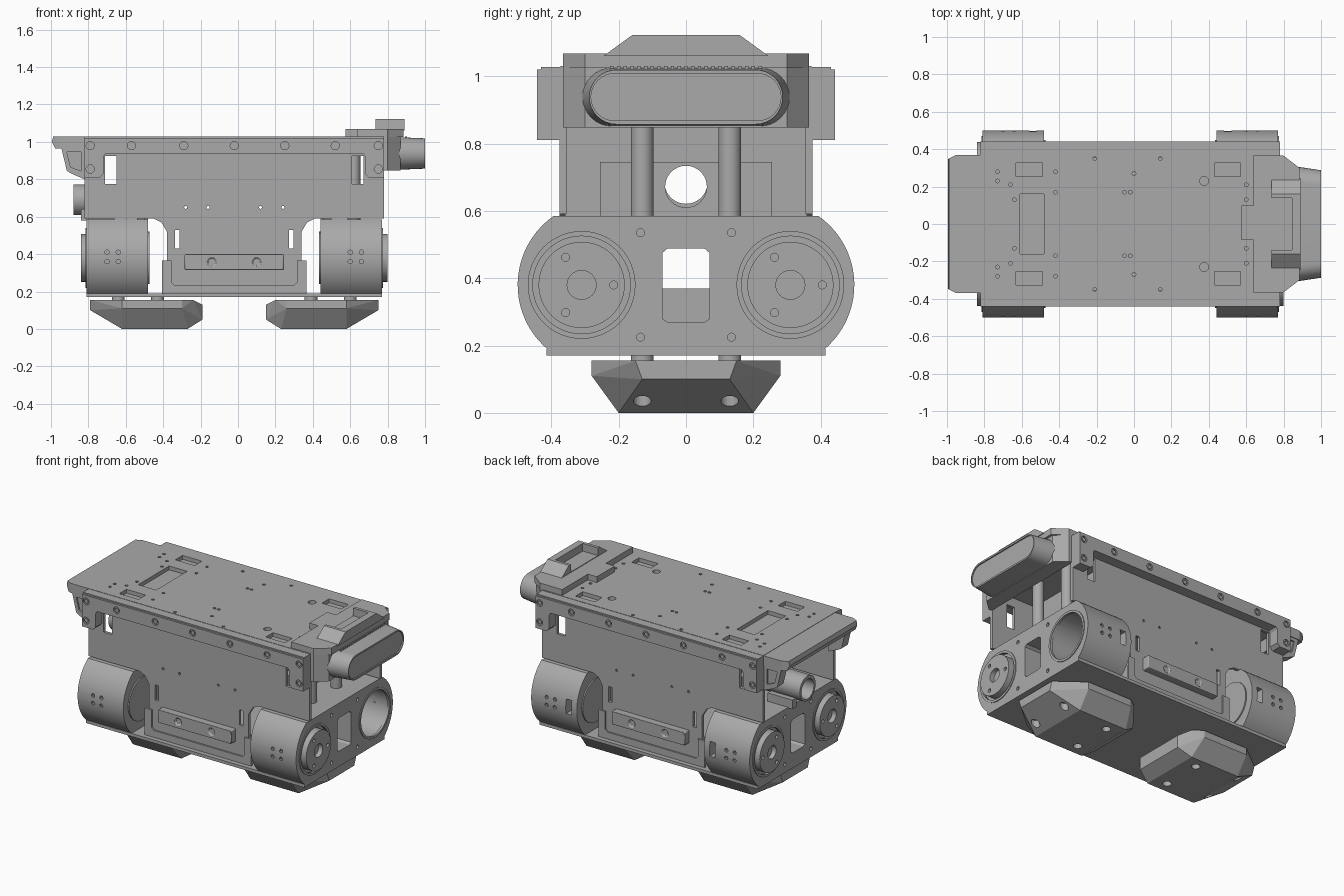
import bpy, bmesh, math
from mathutils import Vector

old = bpy.data.objects.get("Cube")
if old:
    bpy.data.objects.remove(old, do_unlink=True)

grey = bpy.data.materials.new("machined grey")
grey.use_nodes = True
grey.diffuse_color = (0.4, 0.4, 0.4, 1)
grey.node_tree.nodes["Principled BSDF"].inputs["Base Color"].default_value = (0.4, 0.4, 0.4, 1)

CX = -0.02          # centre of the chassis along its length
SIDES = (1, -1)


# Solids: (profile points, axis, low, high, end scale)
def prism(pts, axis, lo, hi, scale=1.0):
    return (pts, axis, min(lo, hi), max(lo, hi), scale)


def box(x0, x1, y0, y1, z0, z1):
    return prism([(x0, y0), (x1, y0), (x1, y1), (x0, y1)], "z", z0, z1)


def cyl(a, b, r, axis, lo, hi, n=32):
    ring = [(a + r * math.cos(2 * math.pi * i / n), b + r * math.sin(2 * math.pi * i / n)) for i in range(n)]
    return prism(ring, axis, lo, hi)


def stadium(half, r, z, n=16):
    pts = []
    for s, start in ((1, -90), (-1, 90)):
        for i in range(n + 1):
            t = math.radians(start + 180 * i / n)
            pts.append((s * half + r * math.cos(t), z + r * math.sin(t)))
    return pts


def place(p, axis, h):
    return {"x": (h, p[0], p[1]), "y": (p[0], h, p[1]), "z": (p[0], p[1], h)}[axis]


def make(name, solids):
    bm = bmesh.new()
    for pts, axis, lo, hi, scale in solids:
        mid = sum((Vector(p) for p in pts), Vector((0, 0))) / len(pts)
        low = [bm.verts.new(place(p, axis, lo)) for p in pts]
        top = [bm.verts.new(place(mid + (Vector(p) - mid) * scale, axis, hi)) for p in pts]
        bm.faces.new(low)
        bm.faces.new(top[::-1])
        for i in range(len(pts)):
            j = (i + 1) % len(pts)
            bm.faces.new((low[i], top[i], top[j], low[j]))
    bmesh.ops.recalc_face_normals(bm, faces=bm.faces)
    mesh = bpy.data.meshes.new(name)
    bm.to_mesh(mesh)
    bm.free()
    ob = bpy.data.objects.new(name, mesh)
    bpy.context.collection.objects.link(ob)
    mesh.materials.append(grey)
    return ob


def finish(ob):
    bpy.ops.object.select_all(action="DESELECT")
    ob.select_set(True)
    bpy.context.view_layer.objects.active = ob
    bpy.ops.object.shade_smooth_by_angle(angle=math.radians(25))


def part(name, solids, cuts=()):
    ob = make(name, solids)
    bpy.context.view_layer.objects.active = ob
    if cuts:
        cutter = make("cutter", cuts)
        cutter.hide_render = True
        mod = ob.modifiers.new("cut", "BOOLEAN")
        mod.operation, mod.solver, mod.object = "DIFFERENCE", "EXACT", cutter
        bpy.ops.object.modifier_apply(modifier="cut")
        bpy.data.objects.remove(cutter, do_unlink=True)
    finish(ob)
    return ob


def arc(cx, cz, r, a0, a1, n=20):
    return [(cx + r * math.cos(math.radians(a0 + (a1 - a0) * i / n)),
             cz + r * math.sin(math.radians(a0 + (a1 - a0) * i / n))) for i in range(n + 1)]


# Bottom plate and inner battery box
part("bottom_plate", [box(CX - .79, CX + .79, -.415, .415, .17, .19)])
part("battery_box", [box(CX - .36, CX + .36, -.36, .36, .19, .37)])

# Top deck with pockets and screw holes
holes = [(-.73, .28), (-.73, .23), (-.66, .21), (-.64, .13), (-.42, .28), (-.42, .17),
         (-.21, .35), (-.05, .17), (-.02, .17), (.14, .35), (0, .27), (.60, .13), (.60, .21)]
cuts = [cyl(x, s * y, .01, "z", .95, 1.1, 10) for x, y in holes for s in SIDES]
cuts += [box(x - .07, x + .07, s * .29 - .037, s * .29 + .037, 1.005, 1.1) for x in (-.56, .5) for s in SIDES]
cuts += [box(-.61, -.48, -.16, .16, 1.005, 1.1)]
cuts += [cyl(.375, s * .23, .024, "z", .95, 1.1, 20) for s in SIDES]
part("top_deck", [box(CX - .80, CX + .80, -.372, .372, .985, 1.03)], cuts)

# Side plates, rails and trim
half = [(.80, 1.0), (.80, .59), (.43, .59), (.39, .57), (.36, .52), (.36, .19)]
outline = [(CX + u, z) for u, z in half] + [(CX - u, z) for u, z in half[::-1]]
rail_half = [(.80, 1.02), (.80, .81), (.72, .81), (.70, .83), (.70, .92), (.69, .935)]
rail = [(CX + u, z) for u, z in rail_half] + [(CX - u, z) for u, z in rail_half[::-1]]
tray_half = [(.385, .19), (.385, .365), (.335, .365), (.335, .25), (.32, .235)]
tray = [(CX + u, z) for u, z in tray_half] + [(CX - u, z) for u, z in tray_half[::-1]]
bolts = [(u, .98) for u in (-.77, -.55, -.27, 0, .27, .54, .77)] + [(-.77, .855), (.77, .855)]
for s in SIDES:
    tag = "front" if s < 0 else "back"
    slots = [box(CX + k * .66 - .03, CX + k * .66 + .03, -.5, .5, .775, .925) for k in SIDES]
    slots += [box(CX + k * .305 - .013, CX + k * .305 + .013, -.5, .5, .43, .53) for k in SIDES]
    slots += [cyl(CX + k * u, .65, .008, "y", -.5, .5, 10) for k in SIDES for u in (.14, .26)]
    part(tag + "_side_plate", [prism(outline, "y", s * .355, s * .375)], slots)
    part(tag + "_rail", [prism(rail, "y", s * .37, s * .442)],
         [cyl(CX + u, z, .022, "y", s * .432, s * .46, 20) for u, z in bolts])
    part(tag + "_rail_bolts", [cyl(CX + u, z, .013, "y", s * .425, s * .44, 12) for u, z in bolts])
    part(tag + "_rail_lip", [box(CX - .80, CX + .80, s * .365, s * .43, 1.015, 1.028)])
    part(tag + "_tray_trim", [prism(tray, "y", s * .37, s * .385)])
    bar = part(tag + "_grip_bar", [box(CX - .265, CX + .265, min(s * .37, s * .42), max(s * .37, s * .42), .315, .4)],
               [cyl(CX + k * .12, .357, .022, "y", s * .41, s * .43, 20) for k in SIDES])
    bev = bar.modifiers.new("bevel", "BEVEL")
    bev.width, bev.segments, bev.limit_method = .012, 2, "ANGLE"

# Hip housings at both ends, with motor recesses and hubs
profile = arc(.25, .38, .25, -51, 55) + [(-y, z) for y, z in arc(.25, .38, .25, 55, -51)]
for k in SIDES:
    tag = "nose" if k > 0 else "tail"
    X = lambda u: CX + k * u
    cuts = [prism([(-.07, .28), (-.055, .27), (.055, .27), (.07, .28), (.07, .475), (.055, .488),
                   (-.055, .488), (-.07, .475)], "x", X(.40), X(.85))]
    for s in SIDES:
        deep = k > 0 and s > 0
        cuts.append(cyl(s * .31, .38, .152, "x", X(.55 if deep else .765), X(.85), 48))
        cuts += [cyl(s * .135, z, .012, "x", X(.77), X(.85), 12) for z in (.225, .535)]
        cuts.append(box(X(.52) - .02, X(.52) + .02, s * .46 - .03, s * .46 + .06, .34, .435))
        cuts += [cyl(X(u), z, .012, "y", s * .46, s * .52, 10) for u in (.62, .68) for z in (.36, .41)]
    part(tag + "_hip_housing", [prism(profile, "x", X(.46), X(.79))], cuts)
    for s in SIDES:
        deep = k > 0 and s > 0
        name = tag + ("_back" if s > 0 else "_front")
        out = .60 if deep else .82
        part(name + "_motor_disc", [cyl(s * .31, .38, .128, "x", X(.54), X(out), 48)],
             [cyl(s * .31, .38, .043, "x", X(out - .03), X(.9), 32)] +
             [cyl(s * .31 + .095 * math.cos(a), .38 + .095 * math.sin(a), .012, "x", X(out - .02), X(.9), 12)
              for a in (0, math.pi * 2 / 3, math.pi * 4 / 3)])
        part(name + "_motor_ring", [cyl(s * .31, .38, .160, "x", X(.78), X(.795), 48)],
             [cyl(s * .31, .38, .145, "x", X(.7), X(.9), 48)])
        part(name + "_inner_cap", [cyl(s * .31, .38, .14, "x", X(.452), X(.47), 40)])

    # Inner bulkheads with a round cable passage
    part(tag + "_bulkhead", [box(X(.47) - .01, X(.47) + .01, -.36, .36, .58, .99)],
         [cyl(0, .672, .062, "x", X(.3), X(.7), 32)])
    part(tag + "_bulkhead_frame", [box(X(.5) - .02, X(.5) + .02, -.255, .255, .585, .745)],
         [cyl(0, .672, .062, "x", X(.3), X(.7), 32)])

    # Bevelled foot pad made as a hull
    bm = bmesh.new()
    corners = [(.22, .24, .155), (.60, .28, .155), (.77, .15, .155), (.77, .13, .1), (.17, .17, .13),
               (.17, .17, .05), (.25, .2, 0), (.60, .2, 0), (.28, .28, .11), (.60, .28, .11), (.28, .28, .155)]
    for u, y, z in corners:
        for s in SIDES:
            bm.verts.new((X(u), s * y, z))
    bmesh.ops.convex_hull(bm, input=bm.verts)
    bmesh.ops.dissolve_limit(bm, angle_limit=.01, verts=bm.verts, edges=bm.edges)
    bmesh.ops.recalc_face_normals(bm, faces=bm.faces)
    foot = part(tag + "_foot_pad", [])
    bm.to_mesh(foot.data)
    bm.free()
    cutter = make("cutter", [cyl(X(u), s * .13, .026, "z", -.1, .07, 20) for u in (.34, .66) for s in SIDES])
    mod = foot.modifiers.new("cut", "BOOLEAN")
    mod.solver, mod.object = "EXACT", cutter
    bpy.context.view_layer.objects.active = foot
    bpy.ops.object.modifier_apply(modifier="cut")
    bpy.data.objects.remove(cutter, do_unlink=True)
    part(tag + "_foot_standoffs", [cyl(X(u), s * .13, .034, "z", .14, .18, 20) for u in (.41, .62) for s in SIDES])

# Nose posts
part("nose_posts", [cyl(.62, s * .13, .034, "z", .58, .99, 24) for s in SIDES])

# Head: cover slab, neck, raised bracket and sensor capsule
part("head_cover", [prism([(.64, -.365), (.80, -.365), (.885, -.30), (.885, .30), (.80, .365), (.64, .365)],
                          "z", 1.025, 1.068),
                    box(.575, .65, -.085, .1, 1.025, 1.068)])
part("head_neck", [prism([(.775, -.365), (.80, -.365), (.87, -.30), (.87, .30), (.80, .365), (.775, .365)],
                         "z", .848, 1.03)])
part("head_bracket", [prism([(-.245, 1.06), (.245, 1.06), (.16, 1.122), (-.16, 1.122)], "x", .735, .89)],
     [box(.7, .845, -.14, .14, 1.072, 1.2)])
part("sensor_capsule", [prism(stadium(.222, .087, .938), "x", .855, 1.0, .93)],
     [prism(stadium(.212, .070, .938), "x", .992, 1.1)])
part("sensor_teeth", [box(.893, .903, y * .02 - .005, y * .02 + .005, 1.0, 1.03) for y in range(-11, 12)])

# Tail: cover slab, side brackets and cable tube
part("tail_cover", [prism([(-1.0, -.345), (-.95, -.37), (-.81, -.37), (-.81, .37), (-.95, .37), (-1.0, .345)],
                          "z", .965, 1.028)],
     [prism([(-1.1, .9), (-1.1, 1.1), (-.97, 1.1), (-.995, 1.0), (-.975, .96), (-.975, .9)], "y", -.5, .5)])
cheek = [(-.945, .97), (-.915, .845), (-.89, .83), (-.82, .80), (-.82, .97)]
for s in SIDES:
    part("tail_bracket_" + ("back" if s > 0 else "front"), [prism(cheek, "y", s * .30, s * .365)],
         [prism([(-.915, .945), (-.895, .865), (-.84, .845), (-.84, .945)], "y", s * .355, s * .4)])
part("tail_cross_bar", [box(-.85, -.81, -.31, .31, .90, .97)])
part("cable_tube", [cyl(0, .69, .082, "x", -.88, -.5, 40)], [cyl(0, .685, .064, "x", -1, -.4, 40)])
part("cable_tube_base", [box(-.84, -.66, -.1, -.06, .58, .64), box(-.84, -.66, .06, .1, .58, .64)])
